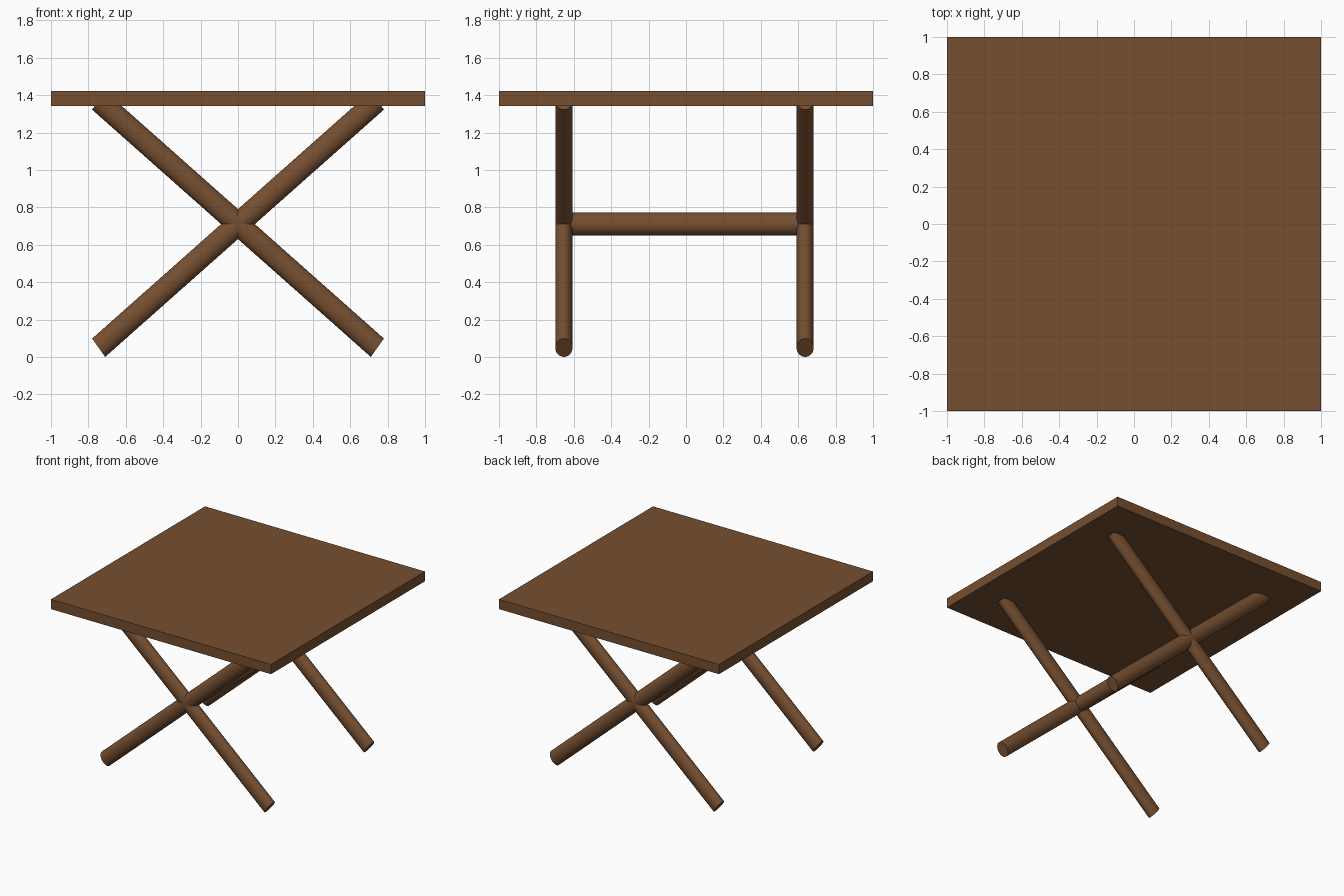
import bpy
from mathutils import Matrix, Vector

if "Cube" in bpy.data.objects:
    bpy.data.objects.remove(bpy.data.objects["Cube"])

wood = bpy.data.materials.new("brown_wood")
wood.diffuse_color = (0.18, 0.078, 0.03, 1)
wood.use_nodes = True
wood.node_tree.nodes["Principled BSDF"].inputs["Base Color"].default_value = wood.diffuse_color


def finish(name):
    obj = bpy.context.object
    obj.name = name
    obj.data.materials.append(wood)
    return obj


def rod(name, centre, u, v, axis):
    """Cylinder with cross-section vectors u, v and half-length vector axis."""
    bpy.ops.mesh.primitive_cylinder_add(vertices=32, radius=1, depth=2)
    obj = finish(name)
    m = Matrix((u, v, axis)).transposed().to_4x4()
    m.translation = Vector(centre)
    obj.data.transform(m)
    if m.determinant() < 0:
        obj.data.flip_normals()
    bpy.ops.object.shade_smooth_by_angle()
    return obj


MID = 0.711

# Square top
bpy.ops.mesh.primitive_cube_add(size=1, location=(0, 0, 1.383))
top = finish("table_top")
top.scale = (2, 2, 0.08)

# Crossed legs at front and back; ends are slightly skewed to the axis
for side, y in (("front", -0.653), ("back", 0.637)):
    for label, s in (("rising", 1), ("falling", -1)):
        rod(f"{side}_leg_{label}", (0, y, MID),
            (0.035 * s, 0, -0.049), (0, 0.046, 0), (0.745 * s, 0, 0.661))

# Stretcher joining the two crossings
rod("stretcher", (0, -0.008, MID), (0.056, 0, 0), (0, 0, 0.0615), (0, 0.645, 0))
